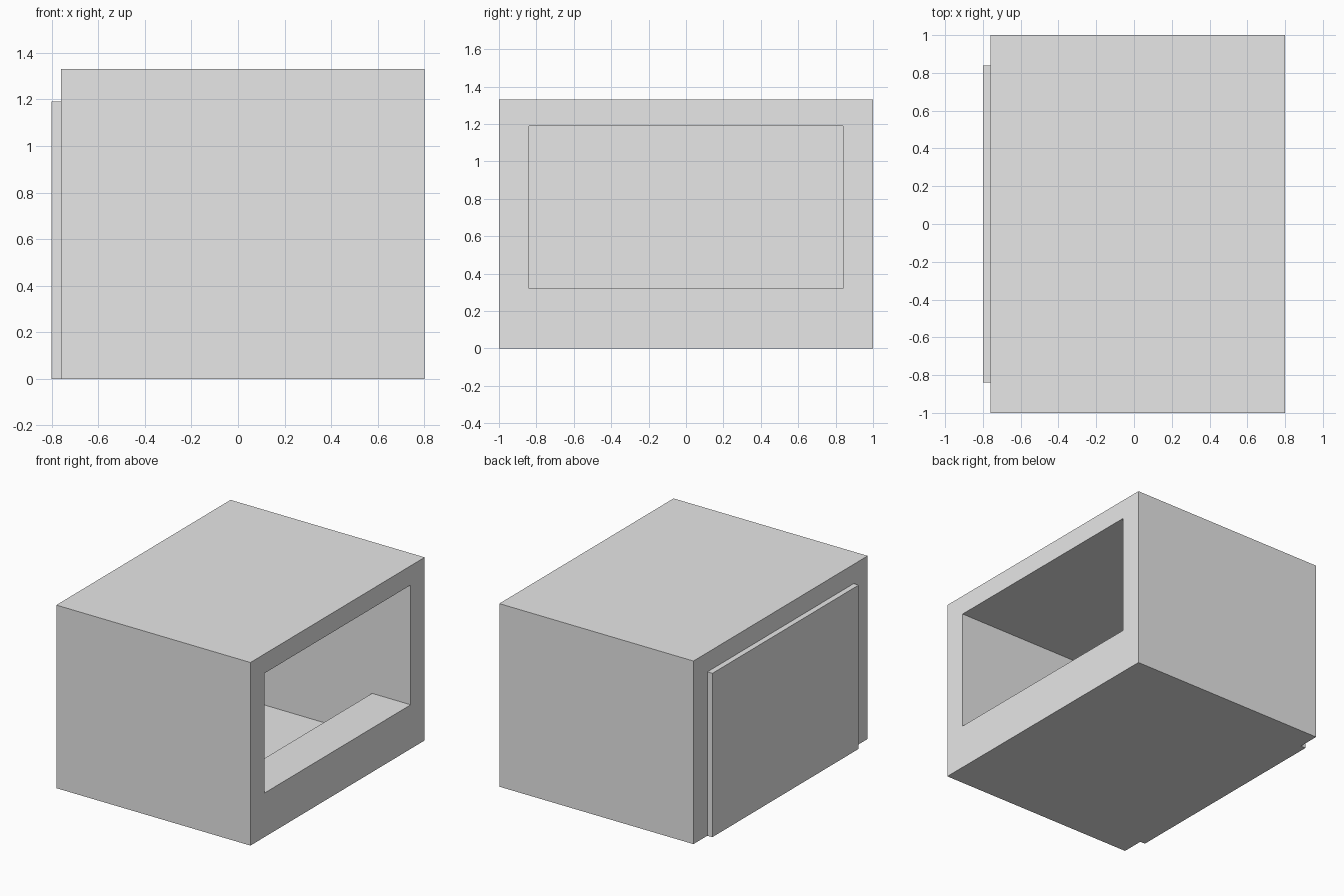
import bpy
from mathutils import Vector

if "Cube" in bpy.data.objects:
    bpy.data.objects.remove(bpy.data.objects["Cube"], do_unlink=True)

grey = bpy.data.materials.new("light grey")
grey.use_nodes = True
colour = (0.8, 0.8, 0.8, 1)
grey.diffuse_color = colour
grey.node_tree.nodes["Principled BSDF"].inputs["Base Color"].default_value = colour


def box(name, low, high):
    """Flat-faced box between two corners."""
    low, high = Vector(low), Vector(high)
    bpy.ops.mesh.primitive_cube_add(size=1)
    ob = bpy.context.object
    ob.name = ob.data.name = name
    for v in ob.data.vertices:
        v.co = (low + high) / 2 + v.co * (high - low)
    ob.data.materials.append(grey)
    return ob


def cut(target, cutter):
    mod = target.modifiers.new(cutter.name, "BOOLEAN")
    mod.operation = "DIFFERENCE"
    mod.solver = "EXACT"
    mod.object = cutter
    cutter.hide_render = True
    cutter.hide_set(True)


BACK, OPEN = -0.76, 0.80        # closed side and open side of the shell
SILL_IN, SILL_TOP = 0.49, 0.32
HALF, CEILING = 0.84, 1.19
FLOOR = 0.004

# Thick outer shell
shell = box("shell", (BACK, -1, 0), (OPEN, 1, 1.33))

# Room inside, and the wide window above the deep sill
room = box("room_cutter", (BACK + FLOOR, -HALF, FLOOR), (SILL_IN, HALF, CEILING))
window = box("window_cutter", (BACK + FLOOR, -HALF, SILL_TOP), (OPEN + 0.1, HALF, CEILING))
cut(shell, room)
cut(shell, window)

# Raised panel on the closed side
box("back_panel", (-0.80, -HALF, 0), (BACK, HALF, CEILING))
